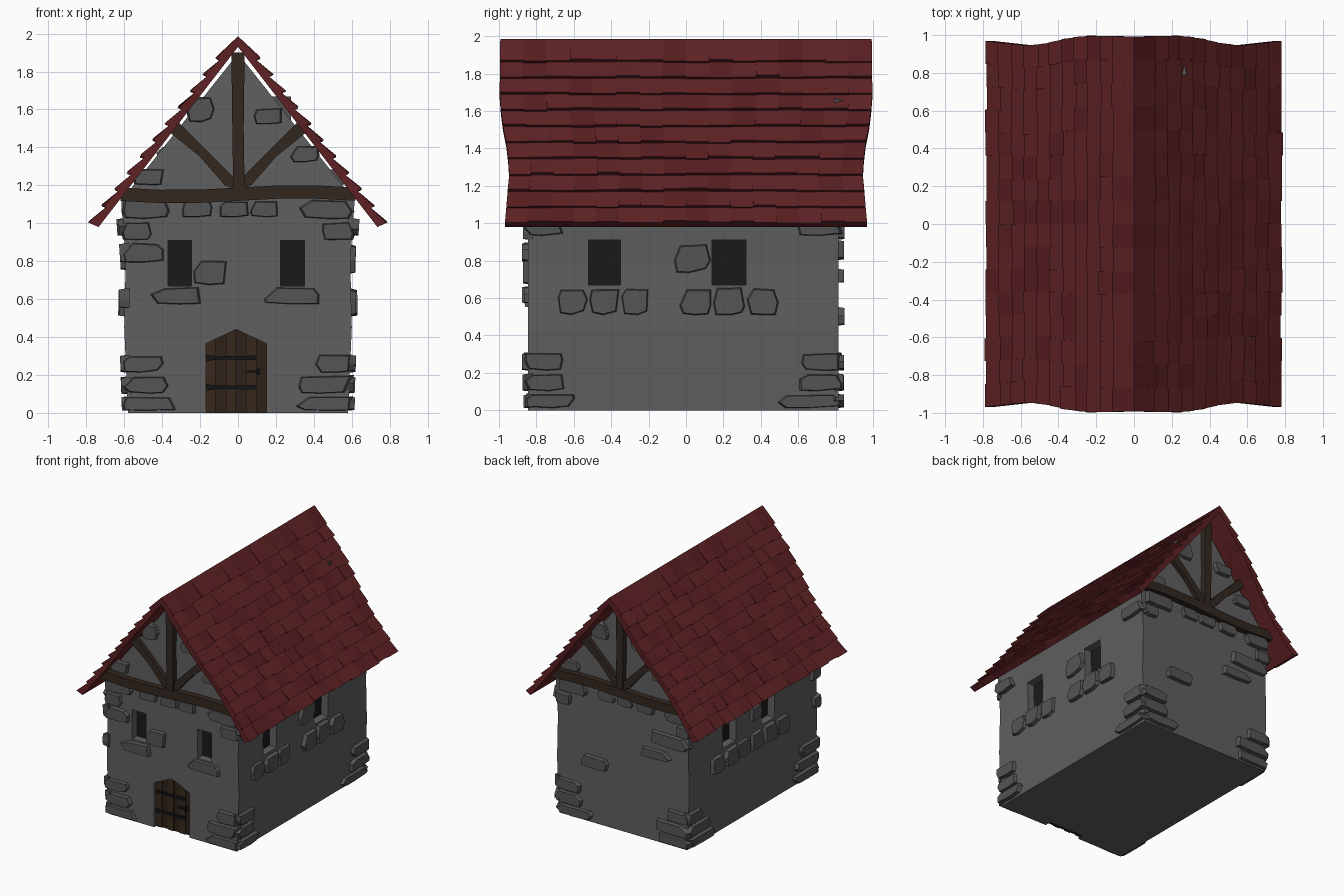
import bpy, bmesh, math, random
from mathutils import Vector

if "Cube" in bpy.data.objects:
    bpy.data.objects.remove(bpy.data.objects["Cube"])

random.seed(4)
FRONT, BACK = -0.845, 0.815


def material(name, rgb):
    m = bpy.data.materials.new(name)
    m.diffuse_color = (*rgb, 1)
    m.use_nodes = True
    m.node_tree.nodes["Principled BSDF"].inputs["Base Color"].default_value = m.diffuse_color
    return m


WALL = material("plaster", (0.115, 0.115, 0.115))
STONE = material("stone", (0.09, 0.09, 0.09))
DARK = material("dark_opening", (0.01, 0.01, 0.01))
IRON = material("iron", (0.007, 0.007, 0.007))
WOOD = [material("timber", (0.032, 0.02, 0.014)), material("door_wood", (0.038, 0.022, 0.012)),
        material("door_wood_dark", (0.026, 0.015, 0.009))]
ROOF = [material("roof_red", (0.115, 0.016, 0.018)), material("roof_red_dark", (0.1, 0.013, 0.015))]


def lerp(table, t):
    for (a, p), (b, q) in zip(table, table[1:]):
        if t <= b:
            return p + (q - p) * (t - a) / (b - a)
    return table[-1][1]


PROFILE = [(0, 0.58), (0.45, 0.6), (0.8, 0.592), (1.12, 0.615)]


def on_wall(side, u, v, d):
    """Wall coordinates (across, up, outward) to world."""
    if side in ("front", "back"):
        return Vector((u, FRONT - d if side == "front" else BACK + d, v))
    x = lerp(PROFILE, v) + d
    return Vector((x if side == "right" else -x, u, v))


def loft(bm, a, b, mat=0):
    """Closed solid between two matching rings."""
    va, vb = [bm.verts.new(p) for p in a], [bm.verts.new(p) for p in b]
    n = len(va)
    faces = [bm.faces.new(va[::-1]), bm.faces.new(vb)]
    faces += [bm.faces.new((va[i], va[(i + 1) % n], vb[(i + 1) % n], vb[i])) for i in range(n)]
    for f in faces:
        f.material_index = mat


def plate(bm, side, pts, d0, d1, shrink=1.0, mat=0):
    cu, cv = (sum(p[k] for p in pts) / len(pts) for k in (0, 1))
    loft(bm, [on_wall(side, u, v, d0) for u, v in pts],
         [on_wall(side, cu + (u - cu) * shrink, cv + (v - cv) * shrink, d1) for u, v in pts], mat)


def finish(name, bm, mats):
    bmesh.ops.recalc_face_normals(bm, faces=bm.faces)
    me = bpy.data.meshes.new(name)
    bm.to_mesh(me)
    bm.free()
    for m in mats:
        me.materials.append(m)
    ob = bpy.data.objects.new(name, me)
    bpy.context.collection.objects.link(ob)
    return ob


def rect(u0, v0, u1, v1):
    return [(u0, v0), (u1, v0), (u1, v1), (u0, v1)]


# Walls with gables
outline = [(x, z) for z, x in PROFILE] + [(0, 1.895)] + [(-x, z) for z, x in PROFILE[::-1]]
bm = bmesh.new()
loft(bm, [(x, FRONT, z) for x, z in outline], [(x, BACK, z) for x, z in outline])
walls = finish("walls", bm, [WALL])

# Window and door recesses
windows = [("front", -0.37, -0.245), ("front", 0.225, 0.35), ("right", -0.52, -0.35),
           ("right", 0.14, 0.32), ("left", 0.2, 0.37), ("left", -0.3, -0.13)]
door = [(-0.17, -0.03), (0.15, -0.03), (0.15, 0.365), (-0.01, 0.44), (-0.17, 0.365)]
bm, panes = bmesh.new(), bmesh.new()
for side, a, b in windows:
    plate(bm, side, rect(a, 0.67, b, 0.91), -0.07, 0.1)
    plate(panes, side, rect(a, 0.67, b, 0.91), -0.09, -0.065)
plate(bm, "front", door, -0.06, 0.1)
cutter = finish("opening_cutter", bm, [])
cutter.hide_render = True
finish("window_panes", panes, [DARK])
mod = walls.modifiers.new("openings", "BOOLEAN")
mod.operation, mod.solver, mod.object = "DIFFERENCE", "EXACT", cutter
bpy.context.view_layer.objects.active = walls
bpy.ops.object.modifier_apply(modifier=mod.name)
bpy.data.objects.remove(cutter)

# Plank door
bm = bmesh.new()
for i in range(6):
    a, b = -0.17 + i * 0.32 / 6, -0.17 + (i + 1) * 0.32 / 6
    top = [0.44 - abs(u + 0.01) * 0.47 for u in (a, b)]
    plate(bm, "front", [(a, 0), (b, 0), (b, top[1]), (a, top[0])], -0.07, -0.025 - 0.008 * (i % 2), 1, i % 2)
finish("door", bm, WOOD[1:])

# Door hinges and handle
bm = bmesh.new()
for z in (0.135, 0.29):
    plate(bm, "front", [(-0.165, z - 0.018), (-0.11, z - 0.008), (0.09, z - 0.012), (0.1, z),
                        (0.09, z + 0.012), (-0.11, z + 0.008), (-0.165, z + 0.018)], -0.04, -0.012)
plate(bm, "front", rect(0.04, 0.212, 0.115, 0.224), -0.03, 0.0)
plate(bm, "front", rect(0.1, 0.2, 0.115, 0.235), -0.04, 0.0)
finish("door_ironwork", bm, [IRON])


def stone(bm, side, u0, v0, u1, v1):
    """Irregular chamfered slab filling a left, bottom, right, top box."""
    r = random.uniform
    shape = [(r(0, .15), r(0, .1)), (r(.4, .6), 0), (1 - r(0, .15), r(0, .15)), (1, r(.3, .7)),
             (1 - r(0, .15), 1 - r(0, .1)), (r(0, .25), 1 - r(0, .1)), (0, r(.3, .7))]
    if r(0, 1) < 0.5:
        del shape[3]
    plate(bm, side, [(u0 + a * (u1 - u0), v0 + b * (v1 - v0)) for a, b in shape],
          -0.025, r(0.022, 0.034), 0.86)


# Stones: corner courses, window sills and a few loose ones per wall
loose = {"front": [(-.24, .67, -.05, .81)], "right": [(-.07, .73, .14, .9)], "left": [(-.12, .75, .04, .88)],
         "back": [(-.45, .68, -.13, .76), (.12, .45, .38, .56), (-.61, .8, -.2, .92)]}
gable = [(-.28, 1.53, -.12, 1.67), (.08, 1.52, .25, 1.61), (.27, 1.32, .43, 1.41), (-.56, 1.2, -.38, 1.29)]
for side, singles in loose.items():
    bm = bmesh.new()
    is_end = side in ("front", "back")
    for s in (-1, 1):
        edge = 0.615 if is_end else (0.845 if s > 0 else 0.868)
        courses = [(.01, .08, .33), (.1, .1, .28), (.21, .1, .23)]
        courses += [(.91, .1, .16), (1.02, .11, .27)] if is_end else [(.93, .1, .23)]
        if (side, s) == ("front", -1):
            courses.append((.79, .11, .25))
        elif (side, s) == ("left", -1):
            courses += [(.79, .11, .14), (.55, .11, .1)]
        for z, h, w in courses:
            a, b = sorted((s * (edge - w * random.uniform(0.85, 1.15)), s * edge))
            stone(bm, side, a, z, b, z + h)
    for wall, a, b in windows:
        if wall == side and is_end:
            stone(bm, side, a - 0.1, 0.57, b + 0.09, 0.667)
        elif wall == side:
            for k in (-1, 0, 1):
                shift = k * (b - a)
                stone(bm, side, a + shift, 0.505, b + shift, 0.662)
    if is_end:
        flip = 1 if side == "front" else -1
        for a, v0, b, v1 in gable:
            a, b = sorted((a * flip, b * flip))
            stone(bm, side, a, v0, b, v1)
        for a in (-.3, -.1, .06):
            stone(bm, side, a, 1.03, a + .17, 1.12)
    for box in singles:
        stone(bm, side, *box)
    finish(side + "_stones", bm, [STONE])

# Gable timbers: sagging tie beam, king post, two braces
for side in ("front", "back"):
    bm = bmesh.new()
    for i in range(6):
        u = [-0.62 + k * 1.24 / 6 for k in (i, i + 1)]
        m = [1.153 + 0.013 * math.sin(5 * x) for x in u]
        plate(bm, side, [(u[0], m[0] - .035), (u[1], m[1] - .035), (u[1], m[1] + .035), (u[0], m[0] + .035)],
              -0.03, 0.05)
    plate(bm, side, [(-.025, 1.17), (.035, 1.17), (.03, 1.5), (.035, 1.9), (-.035, 1.9), (-.03, 1.5)], -0.03, 0.045)
    for s in (-1, 1):
        plate(bm, side, [(s * .02, 1.18), (s * .07, 1.2), (s * .2, 1.35), (s * .36, 1.48), (s * .31, 1.53),
                         (s * .16, 1.38), (s * .02, 1.24)], -0.03, 0.035)
    finish(side + "_timbers", bm, WOOD[:1])

# Roof: wedge-shaped shingle courses on both slopes
RIDGE, EAVE = Vector((0, 1.93)), Vector((0.735, 0.98))
NORMAL = Vector((0.791, 0.612))
HALF = [(0, 0.993), (0.3, 0.997), (0.45, 0.98), (0.58, 0.955), (0.72, 0.945), (1, 0.968)]
COURSES, COLS = 11, 16
for name, s in (("left_roof", -1), ("right_roof", 1)):
    bm = bmesh.new()
    for i in range(COURSES):
        t0, t1 = i / COURSES, (i + 1) / COURSES
        p0, p1 = RIDGE.lerp(EAVE, t0), RIDGE.lerp(EAVE, t1)
        for j in range(COLS):
            lift = random.uniform(0.048, 0.06)
            q1 = RIDGE.lerp(EAVE, t1 + random.uniform(0, 0.012)) + NORMAL * lift
            q0 = p0 + NORMAL * 0.033 if i else Vector((0, 1.986))
            ring = []
            for k in (j, j + 1):
                f = 2 * k / COLS - 1
                y0, y1 = f * lerp(HALF, t0), f * lerp(HALF, t1)
                ring.append([(s * p.x, y, p.y) for p, y in ((p0, y0), (p1, y1), (q1, y1), (q0, y0))])
            loft(bm, *ring, int(random.random() < 0.25))
    finish(name, bm, ROOF)
